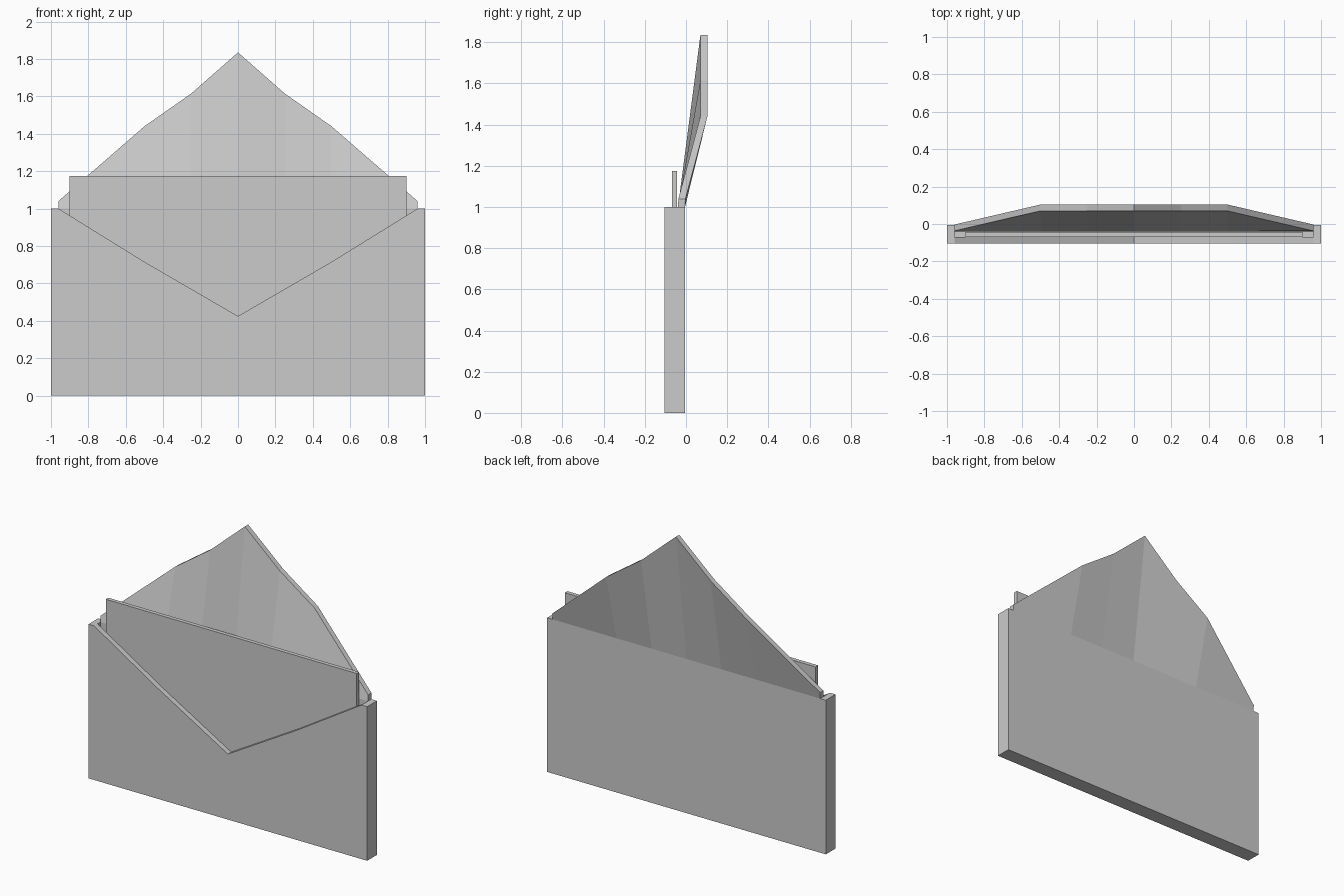
import bpy, bmesh

if "Cube" in bpy.data.objects:
    bpy.data.objects.remove(bpy.data.objects["Cube"])

# Column data: x -> (front opening height, flap top height, flap back y)
HALF = [(0.0, 0.425, 1.835, 0.104), (0.25, 0.57, 1.615, 0.104),
        (0.5, 0.715, 1.44, 0.104), (0.96, 1.0, 1.04, -0.003)]
COLS = [(-x, a, b, c) for x, a, b, c in reversed(HALF[1:])] + HALF
Y_FRONT, Y_IN_F, Y_IN_B, Y_BACK = -0.104, -0.07, -0.039, -0.005
WALL = 0.034
FLOOR = 0.04


def cell(bm, low, high):
    """Six-sided block between two 4-point loops."""
    a = [bm.verts.new(p) for p in low]
    b = [bm.verts.new(p) for p in high]
    bm.faces.new(a[::-1])
    bm.faces.new(b)
    for i in range(4):
        j = (i + 1) % 4
        bm.faces.new((a[i], a[j], b[j], b[i]))


def ring(p, q, thick):
    """Loop from two (x, back y, z) points, thickened towards the front."""
    return [(p[0], p[1] - thick, p[2]), (q[0], q[1] - thick, q[2]), q, p]


def stack(bm, x0, x1, y, thick, rows):
    """Blocks stacked over (left z, right z) rows."""
    loops = [ring((x0, y, l), (x1, y, r), thick) for l, r in rows]
    for lo, hi in zip(loops, loops[1:]):
        cell(bm, lo, hi)


def finish(bm, name):
    # Weld the blocks and drop the walls hidden between them
    bmesh.ops.remove_doubles(bm, verts=bm.verts, dist=0.0005)
    groups = {}
    for f in bm.faces:
        groups.setdefault(frozenset(v.index for v in f.verts), []).append(f)
    inner = [f for g in groups.values() if len(g) > 1 for f in g]
    bmesh.ops.delete(bm, geom=inner, context='FACES')
    bmesh.ops.recalc_face_normals(bm, faces=bm.faces)
    mesh = bpy.data.meshes.new(name)
    bm.to_mesh(mesh)
    bm.free()
    obj = bpy.data.objects.new(name, mesh)
    bpy.context.collection.objects.link(obj)
    return obj


# Envelope: front pocket, back panel, floor and raised flap
bm = bmesh.new()
gap = Y_IN_B - Y_IN_F
for (x0, v0, t0, y0), (x1, v1, t1, y1) in zip(COLS, COLS[1:]):
    stack(bm, x0, x1, Y_IN_F, Y_IN_F - Y_FRONT, [(0, 0), (FLOOR, FLOOR), (v0, v1)])
    stack(bm, x0, x1, Y_IN_B, gap, [(0, 0), (FLOOR, FLOOR)])
    stack(bm, x0, x1, Y_BACK, WALL, [(0, 0), (FLOOR, FLOOR), (1, 1)])
    cell(bm, ring((x0, Y_BACK, 1), (x1, Y_BACK, 1), WALL),
         ring((x0, y0, t0), (x1, y1, t1), WALL))

# Side walls
for x0, x1 in ((-1, -0.96), (0.96, 1)):
    for y, thick in ((Y_IN_F, Y_IN_F - Y_FRONT), (Y_IN_B, gap), (Y_BACK, WALL)):
        stack(bm, x0, x1, y, thick, [(0, 0), (FLOOR, FLOOR), (1, 1)])
bm.verts.index_update()
bmesh.ops.remove_doubles(bm, verts=bm.verts, dist=0.0005)
bm.verts.index_update()
envelope = finish(bm, "envelope")

# Letter sheet sticking out of the pocket
bm = bmesh.new()
stack(bm, -0.9, 0.9, -0.043, 0.026, [(0.045, 0.045), (1.175, 1.175)])
bm.verts.index_update()
letter = finish(bm, "letter")

# Soft fold on the envelope, crisp outer edges
bpy.ops.object.select_all(action='DESELECT')
envelope.select_set(True)
bpy.context.view_layer.objects.active = envelope
bpy.ops.object.shade_smooth_by_angle(angle=0.52)
